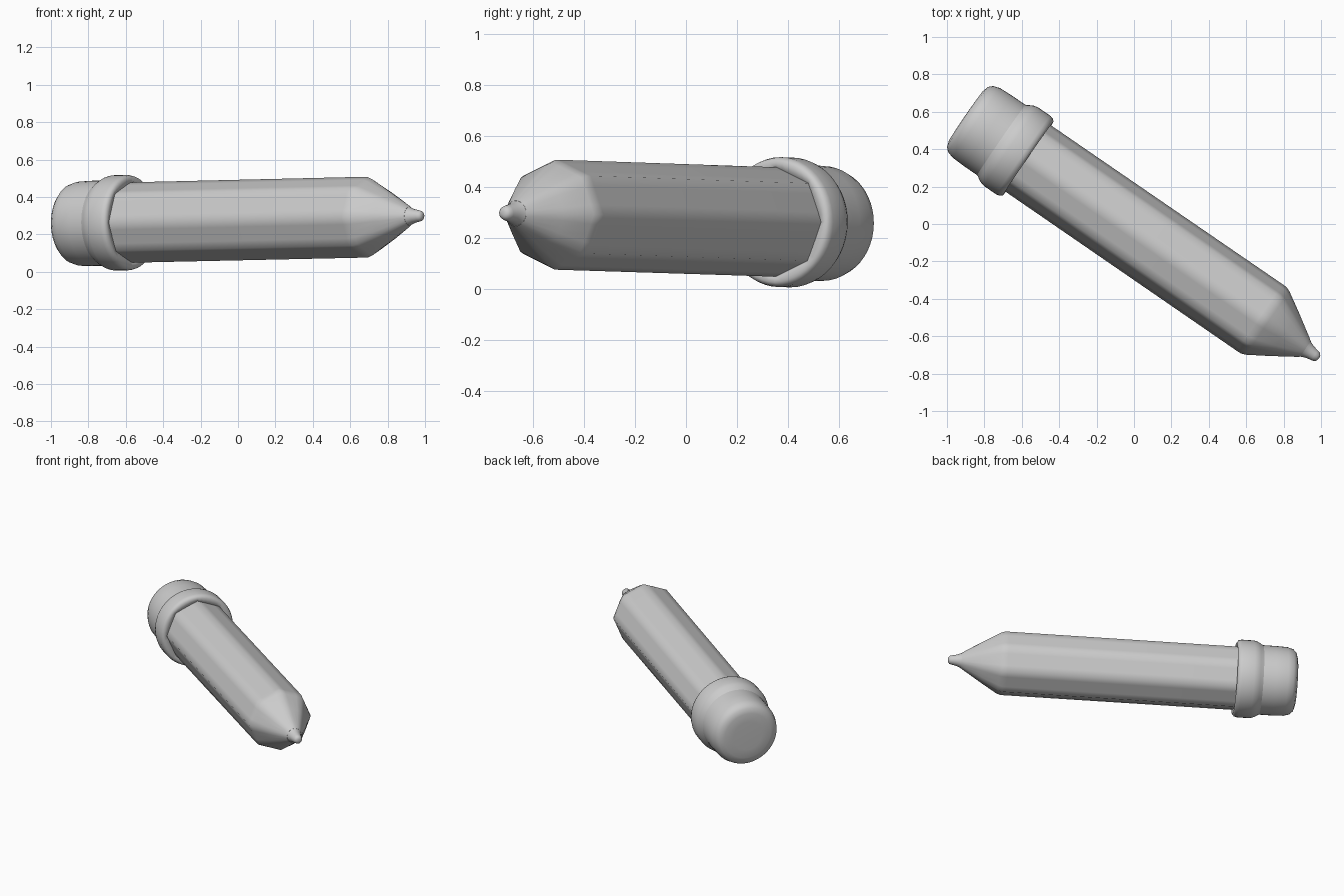
import bpy, bmesh, math
from mathutils import Vector

if "Cube" in bpy.data.objects:
    bpy.data.objects.remove(bpy.data.objects["Cube"])

# Axis of the pencil, from eraser end to lead tip
START = Vector((-0.900, 0.580, 0.256))
END = Vector((0.989, -0.718, 0.299))
AXIS = (END - START).normalized()
SIDE = AXIS.cross(Vector((0, 0, 1))).normalized()
UP = SIDE.cross(AXIS).normalized()


def octagon(a):
    """Radius of a unit octagon (corner at angle 0) in direction a."""
    step = math.pi / 4
    return math.cos(step / 2) / math.cos((a % step) - step / 2)


def lathe(name, profile, seg, angle):
    """Rings along the axis: (distance, radius, blend from circle to octagon)."""
    bm = bmesh.new()
    rings = []
    for t, r, k in profile:
        ring = []
        for i in range(seg):
            a = 2 * math.pi * i / seg
            q = r * (1 - k + k * octagon(a))
            ring.append(bm.verts.new(START + AXIS * t + SIDE * (q * math.cos(a)) + UP * (q * math.sin(a))))
        rings.append(ring)
    for lo, hi in zip(rings, rings[1:]):
        for i in range(seg):
            j = (i + 1) % seg
            bm.faces.new((lo[i], lo[j], hi[j], hi[i]))
    bm.faces.new(rings[0][::-1])
    bm.faces.new(rings[-1])
    bmesh.ops.recalc_face_normals(bm, faces=bm.faces)
    mesh = bpy.data.meshes.new(name)
    bm.to_mesh(mesh)
    bm.free()
    obj = bpy.data.objects.new(name, mesh)
    bpy.context.collection.objects.link(obj)
    bpy.ops.object.select_all(action='DESELECT')
    obj.select_set(True)
    bpy.context.view_layer.objects.active = obj
    bpy.ops.object.shade_smooth_by_angle(angle=math.radians(angle))


# Eraser with a rounded end
lathe("eraser", [(0, 0.10, 0), (0.002, 0.160, 0), (0.012, 0.194, 0), (0.033, 0.214, 0),
                 (0.07, 0.225, 0), (0.15, 0.228, 0), (0.28, 0.228, 0)], 48, 50)

# Raised ferrule collar
lathe("ferrule", [(0.225, 0.225, 0), (0.238, 0.231, 0), (0.254, 0.241, 0), (0.272, 0.250, 0),
                  (0.295, 0.255, 0), (0.375, 0.255, 0), (0.394, 0.250, 0), (0.406, 0.238, 0.2),
                  (0.402, 0.216, 0.9), (0.385, 0.205, 1)], 48, 60)

# Eight-sided shaft and sharpened cone
lathe("shaft", [(0.36, 0.215, 1), (0.65, 0.215, 1), (1.91, 0.216, 1), (1.935, 0.215, 1),
                (1.962, 0.204, 0.9), (2.07, 0.138, 0.6), (2.182, 0.066, 0.2),
                (2.205, 0.050, 0)], 32, 50)

# Small rounded lead
lathe("lead_tip", [(2.19, 0.058, 0), (2.207, 0.048, 0), (2.235, 0.037, 0), (2.265, 0.031, 0),
                   (2.282, 0.026, 0), (2.29, 0.016, 0), (2.292, 0.006, 0)], 24, 60)
